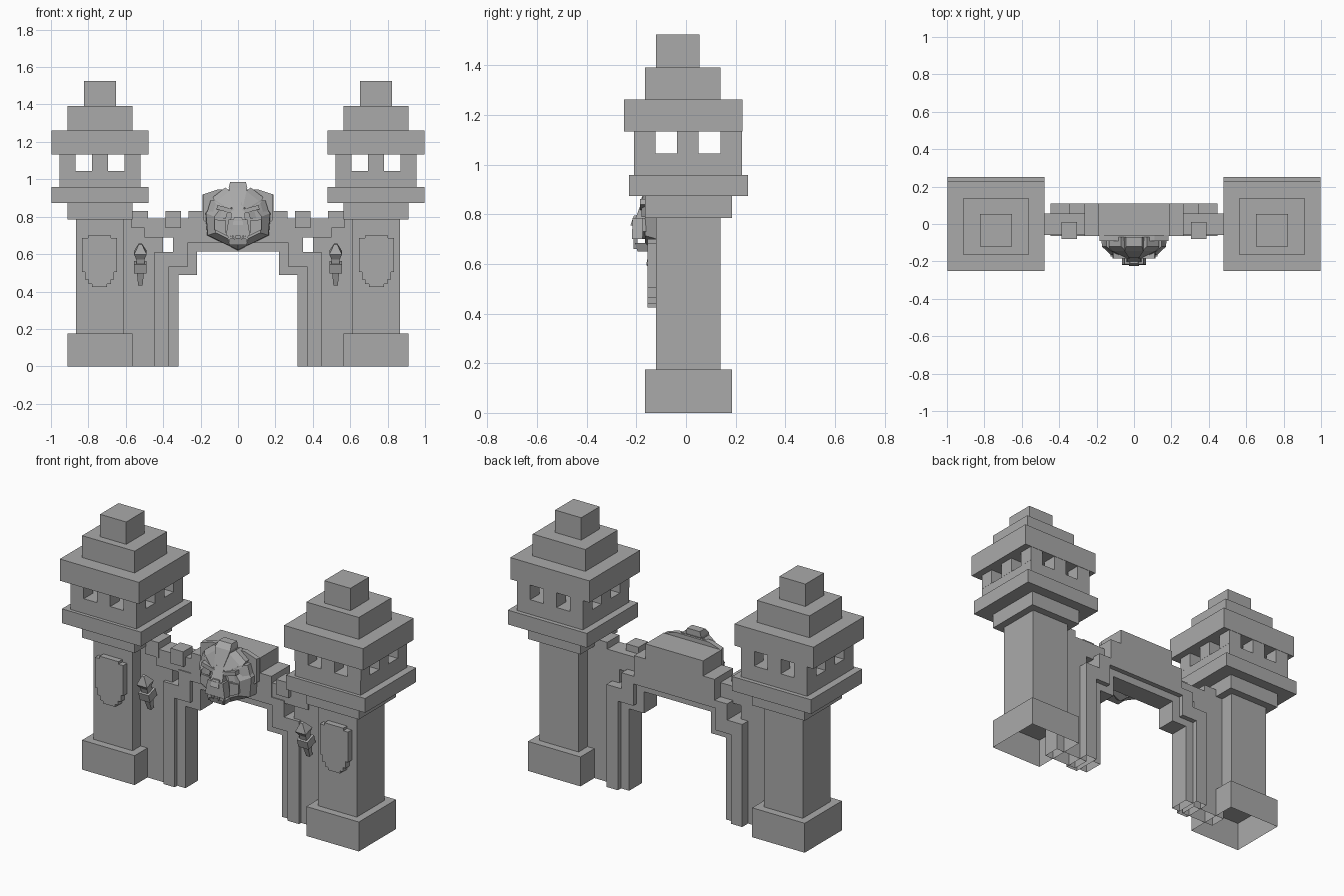
import bpy, bmesh, math
from mathutils import Matrix, Vector

if "Cube" in bpy.data.objects:
    bpy.data.objects.remove(bpy.data.objects["Cube"], do_unlink=True)

stone = bpy.data.materials.new("stone grey")
stone.use_nodes = True
COLOUR = (0.4, 0.4, 0.4, 1)
stone.diffuse_color = COLOUR
stone.node_tree.nodes["Principled BSDF"].inputs["Base Color"].default_value = COLOUR


def loft(name, rings, matrix=None, open_bottom=False):
    """Join rings of points with equal counts and cap both ends."""
    bm = bmesh.new()
    loops = [[bm.verts.new(p) for p in ring] for ring in rings]
    n = len(loops[0])
    for a, b in zip(loops, loops[1:]):
        for i in range(n):
            j = (i + 1) % n
            bm.faces.new((a[i], a[j], b[j], b[i]))
    bm.faces.new(loops[0][::-1])
    bm.faces.new(loops[-1])
    bmesh.ops.recalc_face_normals(bm, faces=bm.faces)
    if open_bottom:
        floor = [f for f in bm.faces if all(v.co.z < 0.001 for v in f.verts)]
        bmesh.ops.delete(bm, geom=floor, context='FACES')
    if matrix:
        bmesh.ops.transform(bm, matrix=matrix, verts=bm.verts)
    mesh = bpy.data.meshes.new(name)
    bm.to_mesh(mesh)
    bm.free()
    mesh.materials.append(stone)
    obj = bpy.data.objects.new(name, mesh)
    bpy.context.collection.objects.link(obj)
    return obj


def prism(name, outline, y0, y1, **kw):
    return loft(name, [[(x, y, z) for x, z in outline] for y in (y0, y1)], **kw)


def box(name, x0, x1, y0, y1, z0, z1, **kw):
    return prism(name, [(x0, z0), (x1, z0), (x1, z1), (x0, z1)], y0, y1, **kw)


def square(half, y, z, depth=None):
    d = depth or half
    return [(-half, y - d, z), (half, y - d, z), (half, y + d, z), (-half, y + d, z)]


def mirrored(half):
    """Close a right-hand outline with its mirror image."""
    return half + [(-x, z) for x, z in reversed(half)]


def arch(name, outer, inner, y0, y1):
    path = [(-x, z) for x, z in outer] + outer[::-1]
    path += inner + [(-x, z) for x, z in reversed(inner)]
    return prism(name, path, y0, y1, open_bottom=True)


# Tower tiers: half width, y range, z range
CX = 0.738
TIERS = {
    "base": (0.173, -0.165, 0.185, 0, 0.175),
    "shaft": (0.128, -0.12, 0.139, 0.175, 0.785),
    "collar": (0.173, -0.165, 0.185, 0.785, 0.873),
    "ledge": (0.26, -0.23, 0.25, 0.873, 0.958),
    "parapet": (0.217, -0.21, 0.225, 0.958, 1.045),
    "eaves": (0.26, -0.25, 0.227, 1.133, 1.262),
    "roof": (0.173, -0.165, 0.14, 1.262, 1.392),
    "cap": (0.086, -0.12, 0.054, 1.392, 1.525),
}
SHIELD = mirrored([(0.04, 0.425), (0.04, 0.44), (0.06, 0.44), (0.06, 0.465),
                   (0.077, 0.465), (0.077, 0.505), (0.093, 0.505),
                   (0.093, 0.685), (0.062, 0.685), (0.062, 0.70)])

for side, s in (("left", 1), ("right", -1)):
    def place(label, x0, x1, *rest, **kw):
        box(f"{side}_{label}", min(s * x0, s * x1), max(s * x0, s * x1), *rest, **kw)

    for part, (h, y0, y1, z0, z1) in TIERS.items():
        place("tower_" + part, CX - h, CX + h, y0, y1, z0, z1, open_bottom=part == "base")

    # Posts leave two open windows in each side of the lookout
    u = 0.087
    for i in range(3):
        for j in range(3):
            if (i, j) != (1, 1):
                x, y = CX - 2.5 * u + 2 * u * i, -0.21 + 2 * u * j
                place(f"lookout_post_{i}{j}", x, x + u, y, y + u, 1.045, 1.133)

    # Wall between tower and arch, with merlons
    place("wall", 0.40, 0.62, -0.045, 0.055, 0, 0.79, open_bottom=True)
    place("wall_top", 0.22, 0.50, -0.058, 0.055, 0.69, 0.79)
    place("end_merlon", 0.48, 0.57, -0.06, 0.055, 0.74, 0.83)
    place("merlon", 0.305, 0.388, -0.08, 0.01, 0.74, 0.83)

    # Shield plaque on the shaft
    prism(f"{side}_shield", [(x + s * 0.74, z) for x, z in SHIELD], -0.155, -0.115)

    # Torch leaning out from the wall
    lean = Matrix.Translation((s * 0.522, -0.075, 0.435)) @ Matrix.Rotation(math.radians(17), 4, 'X')
    for part, rings in {
        "handle": [(0.012, 0), (0.02, 0.09)],
        "cup": [(0.034, 0.075), (0.034, 0.125)],
        "neck": [(0.022, 0.125), (0.022, 0.15)],
        "flame": [(0.022, 0.15), (0.034, 0.18), (0.008, 0.23)],
    }.items():
        loft(f"{side}_torch_{part}", [square(r, 0, z) for r, z in rings], lean)

# Stepped gate arch: raised band and thinner inner rim
OUTER = [(0.447, 0), (0.447, 0.61), (0.348, 0.61), (0.348, 0.706), (0.265, 0.706),
         (0.265, 0.83), (0.19, 0.83), (0.19, 0.92)]
MIDDLE = [(0.372, 0), (0.372, 0.53), (0.27, 0.53), (0.27, 0.66)]
INNER = [(0.318, 0), (0.318, 0.487), (0.22, 0.487), (0.22, 0.615)]
arch("arch_band", OUTER, MIDDLE, -0.064, 0.11)
arch("arch_rim", MIDDLE, INNER, -0.04, 0.08)

# Beast head: faceted skull narrowing toward the front
SKULL = mirrored([(0, 0.62), (0.165, 0.70), (0.175, 0.82), (0.13, 0.88)])
SKULL = SKULL[:4] + SKULL[4:-1]


def scaled(y, k, cz):
    return [(x * k, y, cz + (z - cz) * k) for x, z in SKULL]


loft("head_skull", [scaled(-0.06, 1, 0.75), scaled(-0.12, 0.98, 0.75), scaled(-0.165, 0.72, 0.75)])
prism("head_backing", mirrored([(0.1, 0.72), (0.185, 0.78), (0.185, 0.92), (0.11, 0.945)]), -0.09, -0.06)


def block(name, w0, z0, w1, z1, y_front0, y_front1, y_back):
    """Box with separate widths and front depths at its bottom and top."""
    loft(name, [[(-w, f, z), (w, f, z), (w, y_back, z), (-w, y_back, z)]
                for w, z, f in ((w0, z0, y_front0), (w1, z1, y_front1))])


block("head_muzzle", 0.065, 0.70, 0.05, 0.785, -0.218, -0.215, -0.14)
block("head_nose", 0.028, 0.755, 0.022, 0.795, -0.224, -0.21, -0.16)
block("head_bridge", 0.04, 0.78, 0.03, 0.86, -0.205, -0.175, -0.12)
block("head_jaw", 0.045, 0.65, 0.06, 0.685, -0.195, -0.205, -0.12)

for side, s in (("left", 1), ("right", -1)):
    # Brow, cheek and fangs
    prism(f"{side}_brow", [(s * 0.025, 0.815), (s * 0.115, 0.84), (s * 0.11, 0.862), (s * 0.025, 0.84)],
          -0.185, -0.12)
    prism(f"{side}_cheek", [(s * 0.065, 0.70), (s * 0.125, 0.73), (s * 0.125, 0.785), (s * 0.065, 0.78)],
          -0.175, -0.11)
    for k, (x, top, tip) in enumerate(((0.018, 0.70, 0.675), (0.047, 0.70, 0.66), (0.034, 0.68, 0.71))):
        prism(f"{side}_fang_{k}", [(s * x - 0.009, top), (s * x + 0.009, top), (s * x, tip)],
              -0.212, -0.195)

# Fan-shaped crest plates
for k, angle in enumerate((-74, -38, 0, 38, 74)):
    tip = 0.185 if angle == 0 else 0.165
    spin = Matrix.Translation(Vector((0, 0, 0.80))) @ Matrix.Rotation(math.radians(angle), 4, 'Y')
    loft(f"crest_plate_{k}",
         [[(-w, f, z), (w, f, z), (w, b, z), (-w, b, z)]
          for w, z, f, b in ((0.028, 0.06, -0.18, -0.10), (0.05, tip - 0.03, -0.145, -0.07),
                             (0.042, tip, -0.12, -0.07))], spin)
